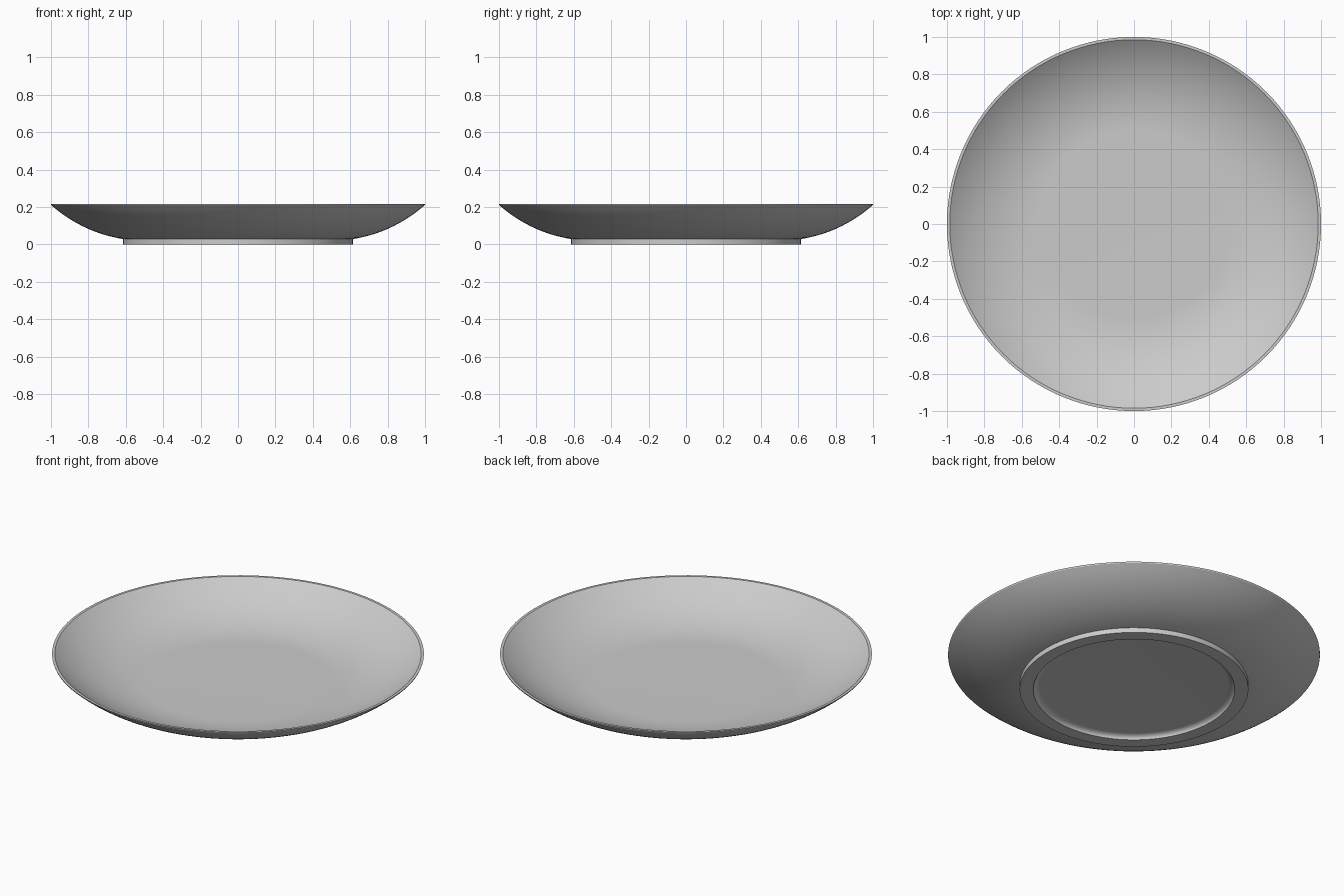
import bpy, bmesh, math

if "Cube" in bpy.data.objects:
    bpy.data.objects.remove(bpy.data.objects["Cube"])

SEGMENTS = 128
ARC_STEPS = 20


def arc(r0, z0, r1, z1, steps=ARC_STEPS):
    """Circular arc leaving (r0, z0) horizontally and ending at (r1, z1)."""
    dr, dz = r1 - r0, z1 - z0
    angle = 2 * math.atan2(dz, dr)
    radius = dr / math.sin(angle)
    return [(r0 + radius * math.sin(angle * i / steps),
             z0 + radius * (1 - math.cos(angle * i / steps)))
            for i in range(steps + 1)]


def lathe(name, profile, material):
    """Spin a (radius, height) profile around z."""
    bm = bmesh.new()
    verts = [bm.verts.new((r, 0, z)) for r, z in profile]
    edges = [bm.edges.new(pair) for pair in zip(verts, verts[1:])]
    bmesh.ops.spin(bm, geom=verts + edges, cent=(0, 0, 0), axis=(0, 0, 1),
                   angle=math.tau, steps=SEGMENTS, use_duplicate=False)
    bmesh.ops.remove_doubles(bm, verts=bm.verts, dist=0.0001)
    bmesh.ops.recalc_face_normals(bm, faces=bm.faces)
    mesh = bpy.data.meshes.new(name)
    bm.to_mesh(mesh)
    bm.free()
    mesh.materials.append(material)
    obj = bpy.data.objects.new(name, mesh)
    bpy.context.collection.objects.link(obj)
    bpy.context.view_layer.objects.active = obj
    obj.select_set(True)
    bpy.ops.object.shade_smooth_by_angle(angle=math.radians(30))
    obj.select_set(False)
    return obj


glaze = bpy.data.materials.new("light grey glaze")
glaze.diffuse_color = (0.6, 0.6, 0.6, 1)
glaze.use_nodes = True
glaze.node_tree.nodes["Principled BSDF"].inputs["Base Color"].default_value = glaze.diffuse_color

# Recessed underside with a soft fillet into the foot ring
fillet = [(0.505 + 0.036 * math.sin(a), 0.025 * math.cos(a))
          for a in (math.pi / 2 * i / 8 for i in range(9))]
underside = [(0, 0.025)] + fillet

# Foot ring: flat bottom and upright outer wall
foot = [(0.615, 0.0), (0.615, 0.029)]

# Curved outer wall, thin flat rim, curved inner wall, flat floor
outer_wall = [p for p in arc(0.5, 0.02, 0.998, 0.21) if p[0] > 0.63]
rim = [(1.0, 0.217), (0.985, 0.217)]
inner_wall = arc(0.5, 0.05, 0.985, 0.217)[-2::-1]

lathe("plate", underside + foot + outer_wall + rim + inner_wall + [(0, 0.05)], glaze)
